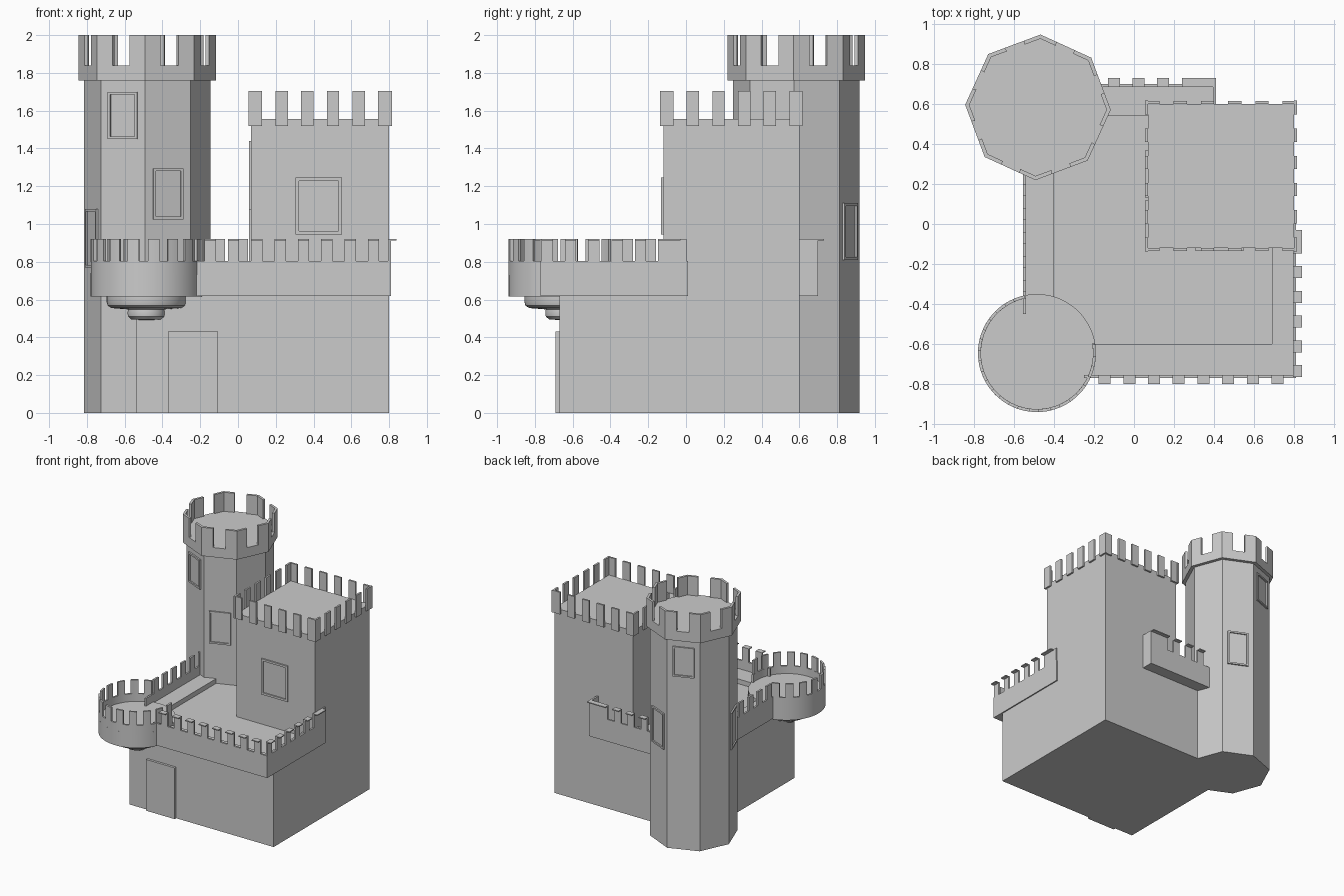
import bpy, bmesh, math
from mathutils import Matrix, Vector

if "Cube" in bpy.data.objects:
    bpy.data.objects.remove(bpy.data.objects["Cube"])


def finish(bm, name, smooth=False):
    bmesh.ops.recalc_face_normals(bm, faces=bm.faces)
    me = bpy.data.meshes.new(name)
    bm.to_mesh(me)
    bm.free()
    ob = bpy.data.objects.new(name, me)
    bpy.context.collection.objects.link(ob)
    if smooth:
        bpy.context.view_layer.objects.active = ob
        ob.select_set(True)
        bpy.ops.object.shade_smooth_by_angle(angle=math.radians(35))
        ob.select_set(False)
    return ob


def add_box(bm, x0, x1, y0, y1, z0, z1):
    m = Matrix.Translation(((x0 + x1) / 2, (y0 + y1) / 2, (z0 + z1) / 2))
    m = m @ Matrix.Diagonal((x1 - x0, y1 - y0, z1 - z0, 1))
    bmesh.ops.create_cube(bm, size=1, matrix=m)


def boxes(name, *items):
    bm = bmesh.new()
    for b in items:
        add_box(bm, *b)
    return finish(bm, name)


def prism(bm, pts, z0, z1):
    lo = [bm.verts.new((x, y, z0)) for x, y in pts]
    hi = [bm.verts.new((x, y, z1)) for x, y in pts]
    bm.faces.new(lo[::-1])
    bm.faces.new(hi)
    n = len(pts)
    for i in range(n):
        j = (i + 1) % n
        bm.faces.new((lo[i], lo[j], hi[j], hi[i]))


def window(name, pos, angle, w, h, border=0.02, depth=0.012):
    """Framed plate with recessed panel, centred at pos, facing angle (degrees)."""
    bm = bmesh.new()
    add_box(bm, -0.02, depth, -w / 2, w / 2, -h / 2, h / 2)
    bm.normal_update()
    face = max(bm.faces, key=lambda f: f.normal.x)
    bmesh.ops.inset_region(bm, faces=[face], thickness=border)
    inner = bmesh.ops.extrude_face_region(bm, geom=[face])
    bmesh.ops.delete(bm, geom=[face], context='FACES_ONLY')
    bmesh.ops.translate(bm, verts=[v for v in inner['geom'] if isinstance(v, bmesh.types.BMVert)],
                        vec=(-0.01, 0, 0))
    bm.transform(Matrix.Translation(pos) @ Matrix.Rotation(math.radians(angle), 4, 'Z'))
    return finish(bm, name)


# Main block, keep and gate
boxes("main_block", (-0.54, 0.80, -0.67, 0.60, 0, 0.64))
boxes("keep", (0.07, 0.80, -0.12, 0.60, 0.5, 1.555))
boxes("gate", (-0.37, -0.105, -0.69, -0.66, 0, 0.43))

# Terrace floor and raised walks
boxes("terrace_floor", (-0.55, 0.81, -0.77, 0.01, 0.62, 0.69),
      (-0.55, 0.08, 0.0, 0.60, 0.62, 0.69), (-0.48, 0.41, 0.5, 0.69, 0.62, 0.69))
boxes("wall_walk", (-0.55, -0.40, -0.76, 0.5, 0.63, 0.73), (-0.5, 0.80, -0.76, -0.60, 0.63, 0.73),
      (0.69, 0.80, -0.65, 0.0, 0.63, 0.73), (-0.45, 0.40, 0.54, 0.69, 0.63, 0.73))

# Parapet walls with merlons and thin caps projecting outwards
T = 0.015
parts = [(-0.25, 0.81, -0.77, -0.77 + T, 0.62, 0.805),
         (0.81 - T, 0.81, -0.77, 0.01, 0.62, 0.805),
         (-0.555, -0.555 + T, -0.45, 0.40, 0.62, 0.805),
         (-0.30, 0.41, 0.70 - T, 0.70, 0.62, 0.805),
         (0.41 - T, 0.41, 0.59, 0.70, 0.62, 0.92)]
for i in range(8):
    c = -0.147 + 0.1235 * i
    parts += [(c - 0.03, c + 0.03, -0.77, -0.77 + T, 0.80, 0.92),
              (c - 0.03, c + 0.03, -0.80, -0.76, 0.912, 0.92)]
for i in range(6):
    c = -0.735 + 0.1235 * i
    e = 0.12 if i == 5 else 0.03
    parts += [(0.81 - T, 0.81, c - 0.03, c + e, 0.80, 0.92),
              (0.80, 0.84, c - 0.03, min(c + e, -0.03), 0.912, 0.92)]
for i in range(6):
    c = -0.31 + 0.12 * i
    parts.append((-0.555, -0.555 + T, c - 0.03, c + 0.03, 0.80, 0.92))
for i in range(4):
    c = -0.10 + 0.123 * i
    e = 0.14 if i == 3 else 0.03
    parts += [(c - 0.03, c + e, 0.70 - T, 0.70, 0.80, 0.92),
              (c - 0.03, c + e, 0.69, 0.73, 0.912, 0.92)]
boxes("terrace_parapet", *parts)

# Keep merlons: thin slabs just outside the wall, six per side
parts = []
for i in range(6):
    a, b = -0.033 + 0.136 * i, 0.033 + 0.136 * i
    a, b = (a - 0.005 if i == 0 else a), (b + 0.005 if i == 5 else b)
    x, y = 0.095, -0.10
    for y0 in (-0.135, 0.60):
        parts.append((x + a, x + b, y0, y0 + T, 1.52, 1.705))
    for x0 in (0.055, 0.80):
        parts.append((x0, x0 + T, y + a, y + b, 1.52, 1.705))
boxes("keep_merlons", *parts)

# Octagonal tower
TC = Vector((-0.48, 0.583))


def octagon(r):
    return [TC + r * Vector((math.cos(a), math.sin(a)))
            for a in (math.radians(-2 + 45 * k) for k in range(8))]


bm = bmesh.new()
prism(bm, octagon(0.335), 0, 1.77)
finish(bm, "tall_tower")

# Tower crown with merlons wrapping each corner
bm = bmesh.new()
out, inn = octagon(0.364), octagon(0.343)
prism(bm, out, 1.76, 1.84)
for k in range(8):
    p, n = (k - 1) % 8, (k + 1) % 8
    f = 0.32
    prism(bm, [out[k].lerp(out[p], f), out[k], out[k].lerp(out[n], f),
               inn[k].lerp(inn[n], f), inn[k], inn[k].lerp(inn[p], f)], 1.835, 2.0)
finish(bm, "tower_crown")

# Tower windows (face angle, centre height, height)
apothem = 0.335 * math.cos(math.pi / 8)
for ang, z, h in ((-114.5, 1.575, 0.25), (-69.5, 1.16, 0.27), (-159.5, 0.925, 0.31),
                  (65.5, 0.96, 0.30), (110.5, 1.575, 0.25)):
    a = math.radians(ang)
    p = TC + apothem * Vector((math.cos(a), math.sin(a)))
    window("tower_window", (p.x, p.y, z), ang, 0.17, h)

# Keep windows and side door
window("keep_front_window", (0.428, -0.12, 1.095), -90, 0.245, 0.30, 0.025)
window("keep_side_window", (0.07, 0.25, 1.26), 180, 0.24, 0.36, 0.025)
window("keep_side_door", (0.07, 0.02, 0.88), 180, 0.2, 0.40)

# Round corner turret: turned profile
RC, N = Vector((-0.485, -0.645)), 48
profile = [(0, 0.49), (0.08, 0.495), (0.097, 0.51), (0.1, 0.53), (0.097, 0.548), (0.185, 0.555),
           (0.205, 0.568), (0.21, 0.585), (0.21, 0.615), (0.295, 0.615), (0.295, 0.74), (0, 0.74)]
bm = bmesh.new()
vs = [bm.verts.new((RC.x + r, RC.y, z)) for r, z in profile]
es = [bm.edges.new(e) for e in zip(vs, vs[1:])]
bmesh.ops.spin(bm, geom=vs + es, cent=(RC.x, RC.y, 0), axis=(0, 0, 1),
               angle=2 * math.pi, steps=N, use_duplicate=False)
bmesh.ops.remove_doubles(bm, verts=bm.verts, dist=1e-5)
finish(bm, "corner_turret", smooth=True)


# Turret parapet, open towards the terrace
def arc(bm, a0, a1, z0, z1, steps):
    ang = [math.radians(a0 + (a1 - a0) * i / steps) for i in range(steps + 1)]
    ring = [RC + 0.295 * Vector((math.cos(a), math.sin(a))) for a in ang]
    ring += [RC + 0.28 * Vector((math.cos(a), math.sin(a))) for a in reversed(ang)]
    prism(bm, ring, z0, z1)


bm = bmesh.new()
arc(bm, 102, 370, 0.73, 0.805, 36)
for i in range(13):
    c = 108 + 21.2 * i
    arc(bm, c - 6, c + 6, 0.80, 0.92, 3)
finish(bm, "turret_parapet", smooth=True)
